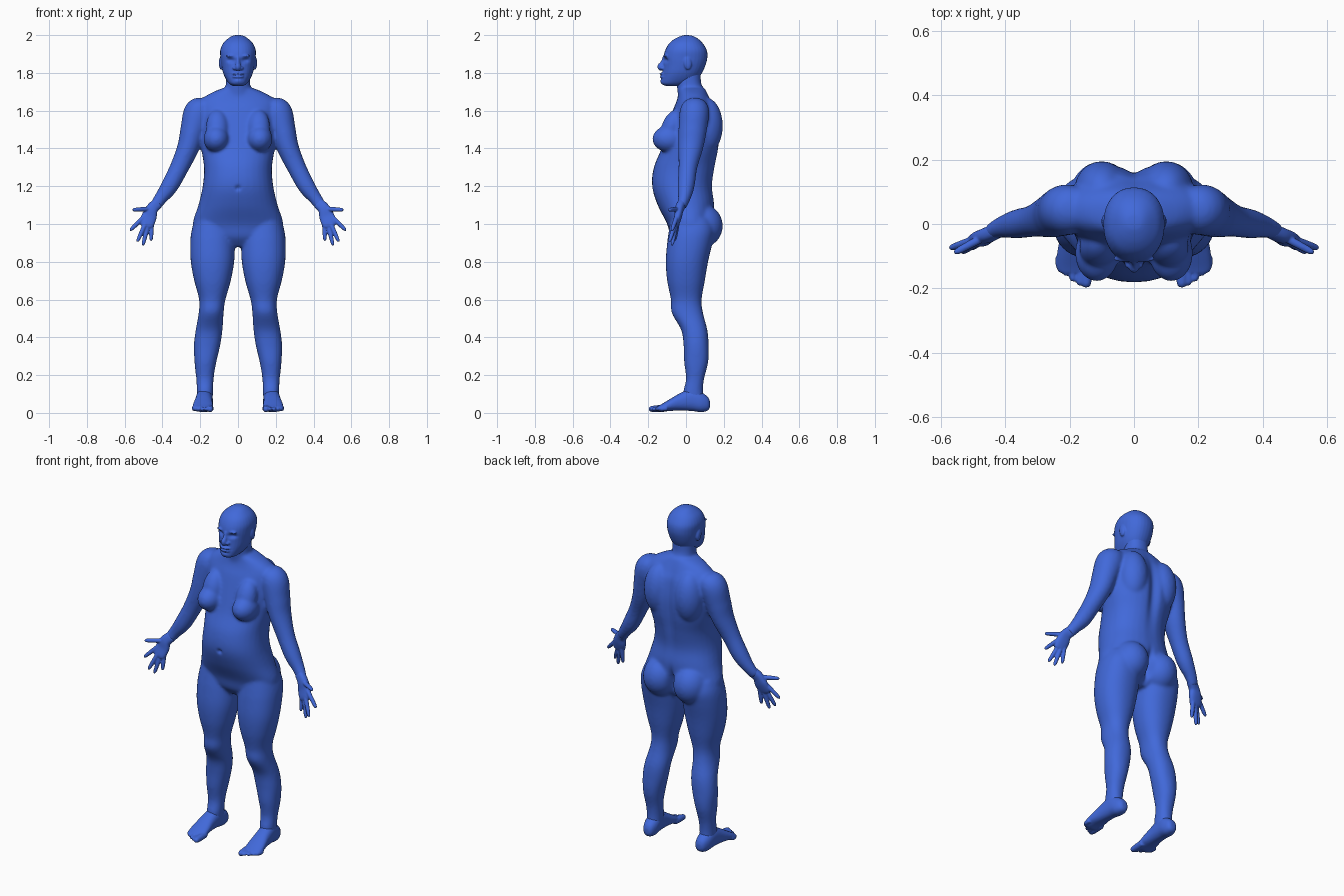
import bpy
import bmesh
import math
from mathutils import Matrix, Vector

if "Cube" in bpy.data.objects:
    bpy.data.objects.remove(bpy.data.objects["Cube"], do_unlink=True)

# One blue colour for the whole figure
blue = bpy.data.materials.new("royal_blue")
blue.use_nodes = True
blue.diffuse_color = (.053, .141, .7, 1)
blue.node_tree.nodes["Principled BSDF"].inputs["Base Color"].default_value = blue.diffuse_color


def spline_value(before, start, end, after, t):
    """Catmull-Rom blend between start and end."""
    slope_in, slope_out = (end - before) / 2, (after - start) / 2
    ease = t * t * (3 - 2 * t)
    return start + (end - start) * ease + slope_in * t * (1 - t) ** 2 - slope_out * t * t * (1 - t)


def resample(rows, steps=6):
    """Smoothly interpolate rows of numbers."""
    result = []
    last = len(rows) - 1
    for i in range(last):
        four_rows = [rows[min(max(k, 0), last)] for k in range(i - 1, i + 3)]
        for step in range(steps):
            result.append([spline_value(*column, step / steps) for column in zip(*four_rows)])
    return result + [list(rows[-1])]


def loft(bm, rings, power, sides=32):
    """Skin closed rounded sections given as centre and two half axes."""
    loops = []
    for centre, u, v in rings:
        loop = []
        for k in range(sides):
            angle = math.tau * k / sides
            c, s = math.cos(angle), math.sin(angle)
            across = math.copysign(abs(c) ** (2 / power), c)
            along = math.copysign(abs(s) ** (2 / power), s)
            loop.append(bm.verts.new(centre + u * across + v * along))
        loops.append(loop)
    for low, high in zip(loops, loops[1:]):
        for k in range(sides):
            following = (k + 1) % sides
            bm.faces.new((low[k], low[following], high[following], high[k]))
    bm.faces.new(loops[0][::-1])
    bm.faces.new(loops[-1])


def upright(bm, rows, centre_line=lambda height: 0, power=2.2):
    """Level sections: height, half width, front edge, back edge."""
    rings = []
    for height, half, front, back in resample(rows):
        centre = Vector((centre_line(height), (front + back) / 2, height))
        rings.append((centre, Vector((half, 0, 0)), Vector((0, (back - front) / 2, 0))))
    loft(bm, rings, power)


def lengthwise(bm, rows, centre_line, power=2.3):
    """Sections from back to front: y, half width, bottom edge, top edge."""
    rings = []
    for y, half, bottom, top in resample(rows):
        centre = Vector((centre_line(y), y, (bottom + top) / 2))
        rings.append((centre, Vector((half, 0, 0)), Vector((0, 0, (top - bottom) / 2))))
    loft(bm, rings, power)


def limb(bm, rows, reference=(0, 1, 0), power=2):
    """Sections square to a path: position, half width, half thickness."""
    rows = resample([(*position, wide, thick) for position, wide, thick in rows])
    points = [Vector(row[:3]) for row in rows]
    rings = []
    for i, (*position, wide, thick) in enumerate(rows):
        tangent = (points[min(i + 1, len(rows) - 1)] - points[max(i - 1, 0)]).normalized()
        u = Vector(reference).cross(tangent).normalized()
        rings.append((points[i], u * wide, tangent.cross(u) * thick))
    loft(bm, rings, power)


def digit(bm, base, tip, radius, reference):
    """A finger or toe with a rounded tip."""
    base, tip = Vector(base), Vector(tip)
    shape = ((0, 1), (.5, 1), (.9, .8), (1, .3))
    limb(bm, [(base.lerp(tip, t), radius * size, radius * size) for t, size in shape], reference)


def blob(bm, centre, radii, tilt=0):
    matrix = Matrix.Translation(centre) @ Matrix.Rotation(tilt, 4, "X") @ Matrix.Diagonal((*radii, 1))
    bmesh.ops.create_uvsphere(bm, u_segments=28, v_segments=18, radius=1, matrix=matrix)


def press(mesh, centre, radii, depth):
    """Move the skin along y with a soft falloff, alike on both sides."""
    for vertex in mesh.vertices:
        x, y, z = vertex.co
        offset = Vector((abs(x), y, z)) - Vector(centre)
        distance = sum((part / radius) ** 2 for part, radius in zip(offset, radii))
        vertex.co.y += depth * math.exp(-distance)


def finish(name, bm, voxel, passes):
    """Mirror the parts, fuse them into one skin and smooth it."""
    bmesh.ops.recalc_face_normals(bm, faces=bm.faces)
    mesh = bpy.data.meshes.new(name)
    bm.to_mesh(mesh)
    bm.free()
    ob = bpy.data.objects.new(name, mesh)
    bpy.context.collection.objects.link(ob)
    ob.modifiers.new("mirror", "MIRROR").use_mirror_merge = False
    fuse = ob.modifiers.new("fuse", "REMESH")
    fuse.mode, fuse.voxel_size = "VOXEL", voxel
    soften = ob.modifiers.new("soften", "SMOOTH")
    soften.factor, soften.iterations = .5, passes
    skin = bpy.data.meshes.new_from_object(ob.evaluated_get(bpy.context.evaluated_depsgraph_get()))
    ob.modifiers.clear()
    ob.data = skin
    skin.materials.clear()
    skin.materials.append(blue)
    skin.polygons.foreach_set("use_smooth", [True] * len(skin.polygons))
    return skin


# Torso
bm = bmesh.new()
upright(bm, [(.88, .13, -.04, .08), (.93, .21, -.08, .12), (1, .24, -.1, .14),
             (1.1, .21, -.15, .15), (1.2, .187, -.18, .14), (1.3, .18, -.17, .155),
             (1.4, .195, -.13, .175), (1.5, .205, -.1, .18), (1.6, .215, -.07, .16),
             (1.65, .205, -.05, .135), (1.69, .15, -.04, .115), (1.72, .08, -.04, .1)])
# Neck
upright(bm, [(1.64, .09, -.04, .12), (1.7, .07, -.045, .1), (1.75, .064, -.05, .08), (1.83, .064, -.05, .08)])
# Chest, shoulder blades and buttocks
blob(bm, (.115, -.09, 1.45), (.068, .088, .07))
blob(bm, (.11, -.075, 1.51), (.06, .055, .1), -.35)
blob(bm, (.1, .105, 1.52), (.085, .09, .15))
blob(bm, (.1, .085, .99), (.1, .11, .115))
# Arms
limb(bm, [((.16, .045, 1.63), .04, .06), ((.205, .045, 1.595), .078, .078),
          ((.237, .035, 1.5), .068, .075), ((.262, .025, 1.41), .059, .067),
          ((.31, .01, 1.3), .05, .05), ((.363, 0, 1.2), .046, .045),
          ((.41, -.01, 1.135), .035, .033), ((.442, -.025, 1.09), .031, .025)])


def leg_line(height):
    """Legs spread outward below the knee."""
    t = min(max((.65 - height) / .45, 0), 1)
    return .135 + .04 * t * t * (3 - 2 * t)


# Legs
upright(bm, [(1.03, .09, -.08, .13), (.97, .11, -.09, .15), (.9, .118, -.1, .14), (.8, .115, -.107, .117),
             (.7, .097, -.1, .1), (.6, .07, -.08, .083), (.53, .066, -.076, .09), (.44, .071, -.026, .113),
             (.36, .07, -.013, .12), (.27, .058, -.01, .118), (.18, .046, 0, .096),
             (.11, .043, -.015, .09), (.05, .04, -.01, .1)], leg_line)
body = finish("body", bm, .008, 12)
# Spine, buttock cleft and navel
press(body, (0, .175, 1.45), (.03, .06, .2), -.022)
press(body, (0, .14, .98), (.016, .08, .07), -.04)
press(body, (0, -.18, 1.19), (.012, .03, .012), .014)

# Skull and jaw
bm = bmesh.new()
upright(bm, [(1.73, .025, -.105, -.02), (1.742, .046, -.13, .02), (1.765, .063, -.13, .06),
             (1.8, .079, -.124, .085), (1.84, .088, -.12, .103), (1.88, .093, -.12, .113),
             (1.92, .094, -.11, .11), (1.955, .08, -.09, .09), (1.98, .055, -.06, .065),
             (1.996, .03, -.025, .035), (2, .01, -.005, .01)])
# Nose
limb(bm, [((0, -.113, 1.885), .01, .01), ((0, -.122, 1.855), .011, .013),
          ((0, -.132, 1.832), .016, .02), ((0, -.126, 1.816), .012, .012)])
blob(bm, (.016, -.124, 1.825), (.013, .014, .01))
# Lips, chin, brows and ears
for lip_height in (1.78, 1.794):
    blob(bm, (0, -.122, lip_height), (.032, .018, .008))
blob(bm, (0, -.118, 1.756), (.025, .018, .016))
blob(bm, (.035, -.107, 1.89), (.03, .011, .008))
blob(bm, (.09, .008, 1.852), (.011, .021, .036), .15)
head = finish("head", bm, .0045, 4)
# Eye sockets and mouth line
press(head, (.037, -.11, 1.867), (.022, .04, .012), .014)
press(head, (0, -.13, 1.787), (.03, .03, .004), .005)

# Palms
bm = bmesh.new()
wrist = (.455, -.035, 1.08)
limb(bm, [((.425, -.02, 1.11), .03, .024), (wrist, .032, .023), ((.47, -.042, 1.04), .04, .02),
          ((.483, -.054, 1), .038, .017), ((.488, -.058, .985), .03, .012)], power=2.4)
# Thumb and four fingers fan out from the wrist
for tip in ((.558, -.09, 1.075), (.572, -.075, .965), (.534, -.088, .905), (.504, -.075, .885), (.46, -.06, .91)):
    digit(bm, wrist, tip, .0125, reference=(0, 1, 0))
finish("hands", bm, .004, 4)

# Feet, heel to ball
bm = bmesh.new()
lengthwise(bm, [(.127, .014, .03, .06), (.115, .03, .012, .085), (.08, .042, .004, .11), (.03, .044, .01, .128),
                (-.03, .046, .012, .105), (-.09, .053, .01, .07), (-.13, .053, .005, .046),
                (-.15, .045, .01, .035)], lambda y: .18 - .06 * y)
# Toes, big toe innermost
for k in range(5):
    x = .148 + .021 * k
    digit(bm, (x, -.1, .025), (x, .003 * k * (k + 1) - .197, .02), .0125 if k else .0185, reference=(1, 0, 0))
finish("feet", bm, .005, 4)
